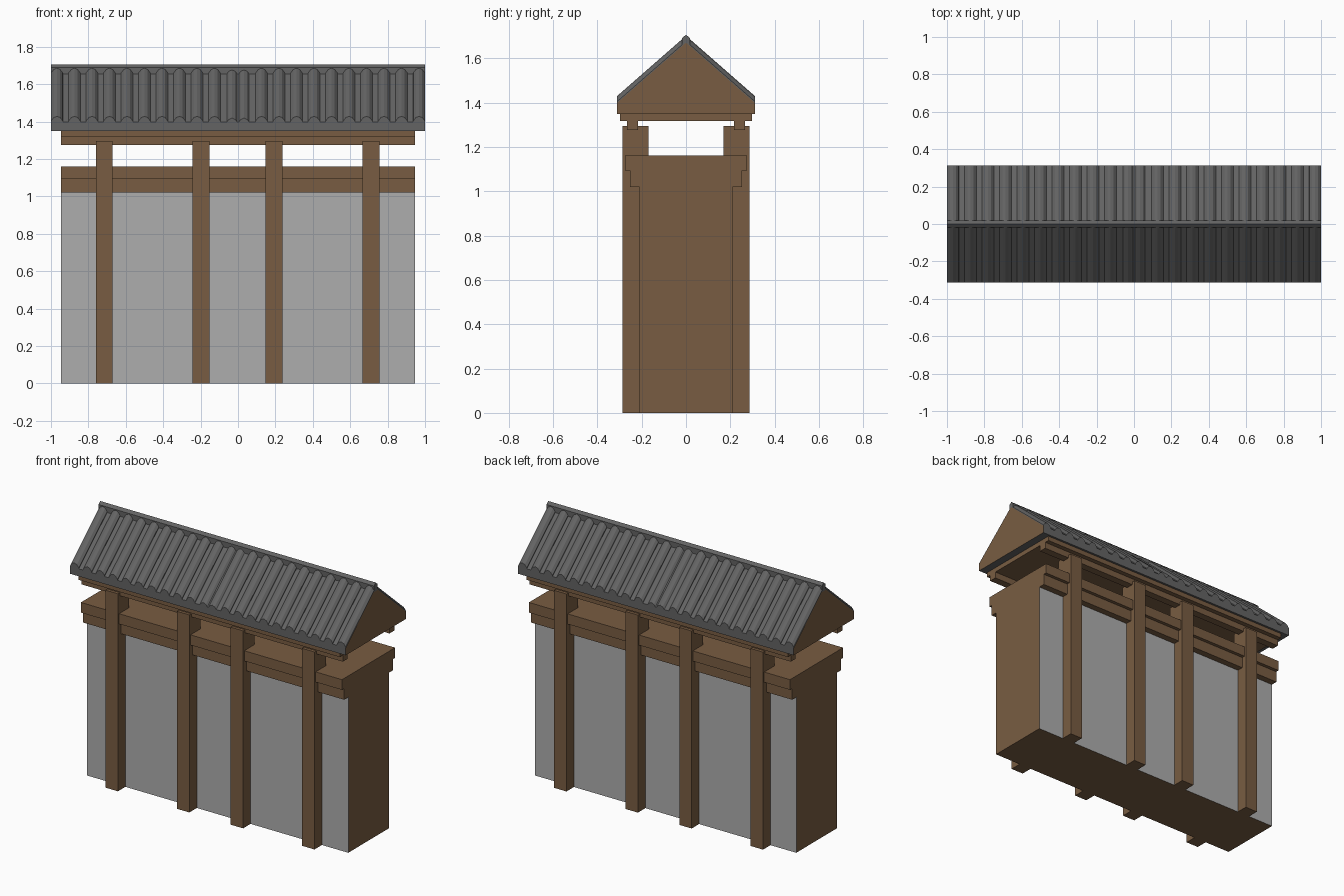
import bpy, bmesh

if "Cube" in bpy.data.objects:
    bpy.data.objects.remove(bpy.data.objects["Cube"])


def material(name, rgb):
    m = bpy.data.materials.new(name)
    m.diffuse_color = (*rgb, 1)
    m.use_nodes = True
    m.node_tree.nodes["Principled BSDF"].inputs["Base Color"].default_value = m.diffuse_color
    return m


WOOD = material("brown wood", (0.19, 0.108, 0.054))
PLASTER = material("grey plaster", (0.42, 0.42, 0.42))
TILE = material("dark grey tile", (0.127, 0.127, 0.127))


def finish(name, bm, mats):
    bmesh.ops.recalc_face_normals(bm, faces=bm.faces)
    me = bpy.data.meshes.new(name)
    bm.to_mesh(me)
    bm.free()
    for m in mats:
        me.materials.append(m)
    ob = bpy.data.objects.new(name, me)
    bpy.context.collection.objects.link(ob)
    return ob


def loft(bm, a, b):
    """Closed prism between two matching outlines."""
    va = [bm.verts.new(p) for p in a]
    vb = [bm.verts.new(p) for p in b]
    n = len(a)
    bm.faces.new(va)
    bm.faces.new(vb[::-1])
    for i in range(n):
        j = (i + 1) % n
        bm.faces.new((va[i], vb[i], vb[j], va[j]))


def prism_x(name, yz, half, mats):
    """Extrude a (y, z) profile along x."""
    bm = bmesh.new()
    loft(bm, [(-half, y, z) for y, z in yz], [(half, y, z) for y, z in yz])
    return finish(name, bm, mats)


def box(name, x, y, z, mat):
    bm = bmesh.new()
    loft(bm, [(x[0], y[0], z[0]), (x[1], y[0], z[0]), (x[1], y[1], z[0]), (x[0], y[1], z[0])],
         [(x[0], y[0], z[1]), (x[1], y[0], z[1]), (x[1], y[1], z[1]), (x[0], y[1], z[1])])
    return finish(name, bm, [mat])


L = 0.947  # half length of the wall

# Wall core: plaster on front and back, wood on ends and underside
wall = prism_x("wall", [(-.21, 0), (.21, 0), (.21, 1.02), (-.21, 1.02)], L, [WOOD, PLASTER])
for f in wall.data.polygons:
    f.material_index = 1 if abs(f.normal.y) > 0.9 else 0

# Stepped wooden cap on the wall
prism_x("wall_cap", [(-.253, 1.02), (.253, 1.02), (.253, 1.093), (.275, 1.093),
                     (.275, 1.16), (-.275, 1.16), (-.275, 1.093), (-.253, 1.093)], L, [WOOD])

# Posts and the long beams they carry, front and back
for side, s in (("front", -1), ("back", 1)):
    for i, x in enumerate((-.715, -.197, .193, .711)):
        box(f"{side}_post_{i + 1}", (x - .045, x + .045), sorted((s * .17, s * .287)), (0, 1.295), WOOD)
    box(f"{side}_roof_beam", (-L, L), sorted((s * .217, s * .267)), (1.275, 1.317), WOOD)

# Wooden plate under the roof
box("roof_plate", (-L, L), (-.298, .298), (1.317, 1.348), WOOD)

# Roof body: tile grey with wooden gables
EAVE, TOP, W = 1.397, 1.67, 0.312
roof = prism_x("roof_body", [(-W, 1.348), (W, 1.348), (W, EAVE), (0, TOP), (-W, EAVE)], 1, [TILE, WOOD])
for f in roof.data.polygons:
    f.material_index = 1 if abs(f.normal.x) > 0.9 else 0

# Ridge cap
prism_x("roof_ridge", [(-.018, 1.65), (.018, 1.65), (.018, 1.69), (0, 1.706), (-.018, 1.69)], 1, [TILE])

# Rows of rounded tiles, mirrored about the middle and over the ridge
profile = [(-.032, -.01), (-.031, .006), (-.017, .024), (0, .031), (.017, .024), (.031, .006), (.032, -.01)]
for side, s in (("front", -1), ("back", 1)):
    bm = bmesh.new()
    for i in range(11):
        drop = .01 if i == 10 else 0  # the two middle rows sit lower
        for m in (-1, 1):
            cx = m * (.968 - .0936 * i)
            y1 = .012
            z1 = TOP - (TOP - EAVE) * y1 / W
            loft(bm, [(cx + x, s * W, EAVE + h - drop) for x, h in profile],
                 [(cx + x, s * y1, z1 + h - drop) for x, h in profile])
    finish(f"{side}_roof_tiles", bm, [TILE])
